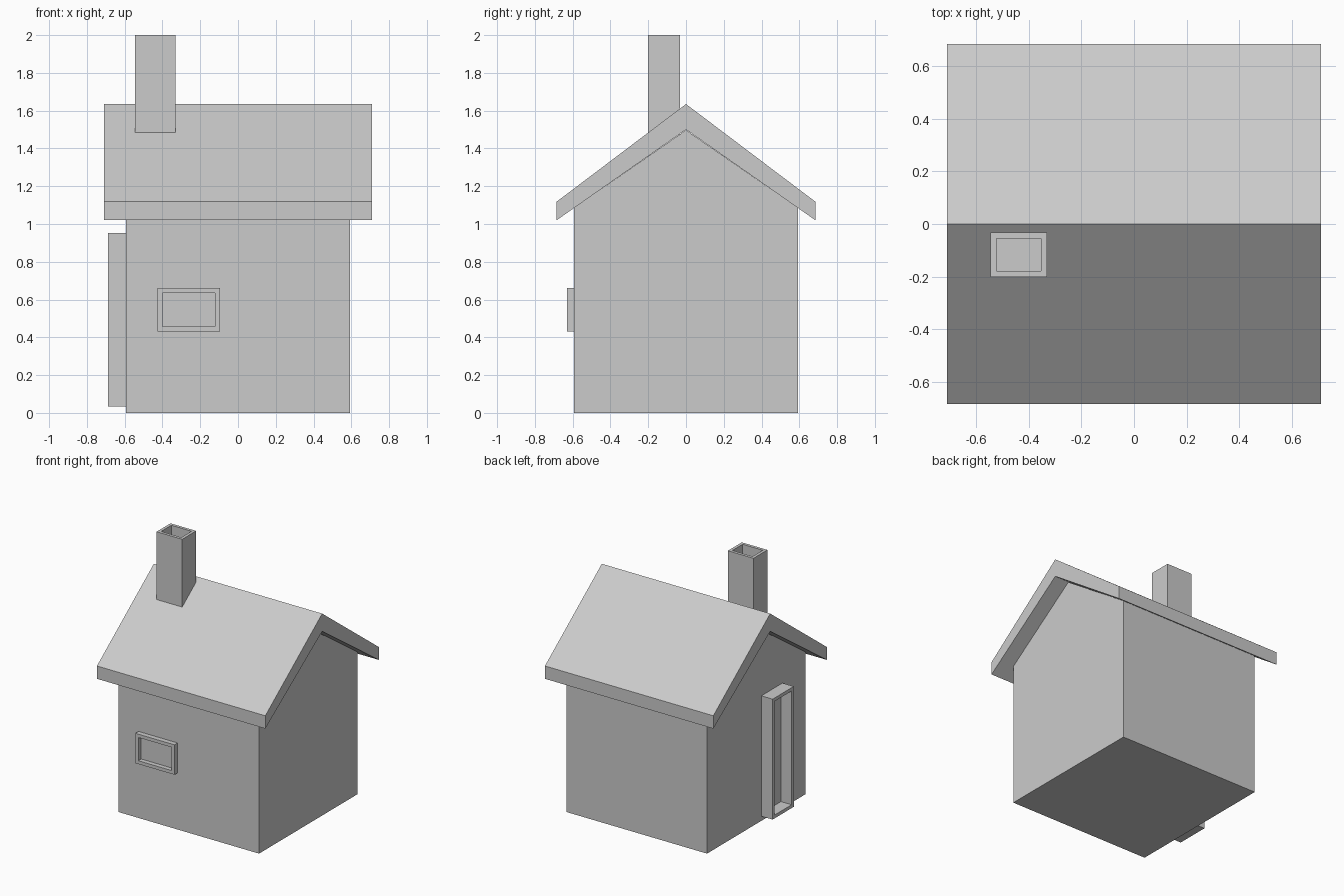
import bpy, bmesh
from mathutils import Vector

if "Cube" in bpy.data.objects:
    bpy.data.objects.remove(bpy.data.objects["Cube"])


def finish(name, bm):
    bmesh.ops.recalc_face_normals(bm, faces=bm.faces)
    mesh = bpy.data.meshes.new(name)
    bm.to_mesh(mesh)
    bm.free()
    obj = bpy.data.objects.new(name, mesh)
    bpy.context.collection.objects.link(obj)
    return obj


def prism_x(name, profile, x0, x1):
    """Extrude a closed (y, z) profile along x."""
    bm = bmesh.new()
    face = bm.faces.new([bm.verts.new((x0, y, z)) for y, z in profile])
    ext = bmesh.ops.extrude_face_region(bm, geom=[face], use_keep_orig=True)
    verts = [g for g in ext["geom"] if isinstance(g, bmesh.types.BMVert)]
    bmesh.ops.translate(bm, verts=verts, vec=(x1 - x0, 0, 0))
    return finish(name, bm)


def recessed_box(name, lo, hi, direction, rim, depth):
    """Box whose face towards `direction` has a rim around a sunken panel."""
    lo, hi, direction = Vector(lo), Vector(hi), Vector(direction)
    bm = bmesh.new()
    bmesh.ops.create_cube(bm, size=1)
    bmesh.ops.scale(bm, vec=hi - lo, verts=bm.verts)
    bmesh.ops.translate(bm, vec=(lo + hi) / 2, verts=bm.verts)
    bm.normal_update()
    face = max(bm.faces, key=lambda f: f.normal.dot(direction))
    bmesh.ops.inset_region(bm, faces=[face], thickness=rim)
    panel = bmesh.ops.extrude_discrete_faces(bm, faces=[face])["faces"][0]
    bmesh.ops.translate(bm, vec=-direction * depth, verts=panel.verts)
    return finish(name, bm)


# House body with gable ends
prism_x("walls", [(-0.592, 0), (0.592, 0), (0.592, 1.086), (0, 1.497), (-0.592, 1.086)],
        -0.592, 0.592)

# Thick overhanging gable roof
prism_x("roof", [(-0.685, 1.02), (0, 1.5), (0.685, 1.02),
                 (0.685, 1.118), (0, 1.635), (-0.685, 1.118)], -0.71, 0.71)

# Chimney with a hollow top
recessed_box("chimney", (-0.546, -0.201, 1.47), (-0.33, -0.033, 2.0), (0, 0, 1), 0.032, 0.1)

# Window frame on the front wall
recessed_box("window", (-0.425, -0.63, 0.432), (-0.095, -0.57, 0.66), (0, -1, 0), 0.036, 0.035)

# Door frame on the left wall
recessed_box("door", (-0.687, -0.317, 0.035), (-0.57, -0.062, 0.953), (-1, 0, 0), 0.036, 0.09)
